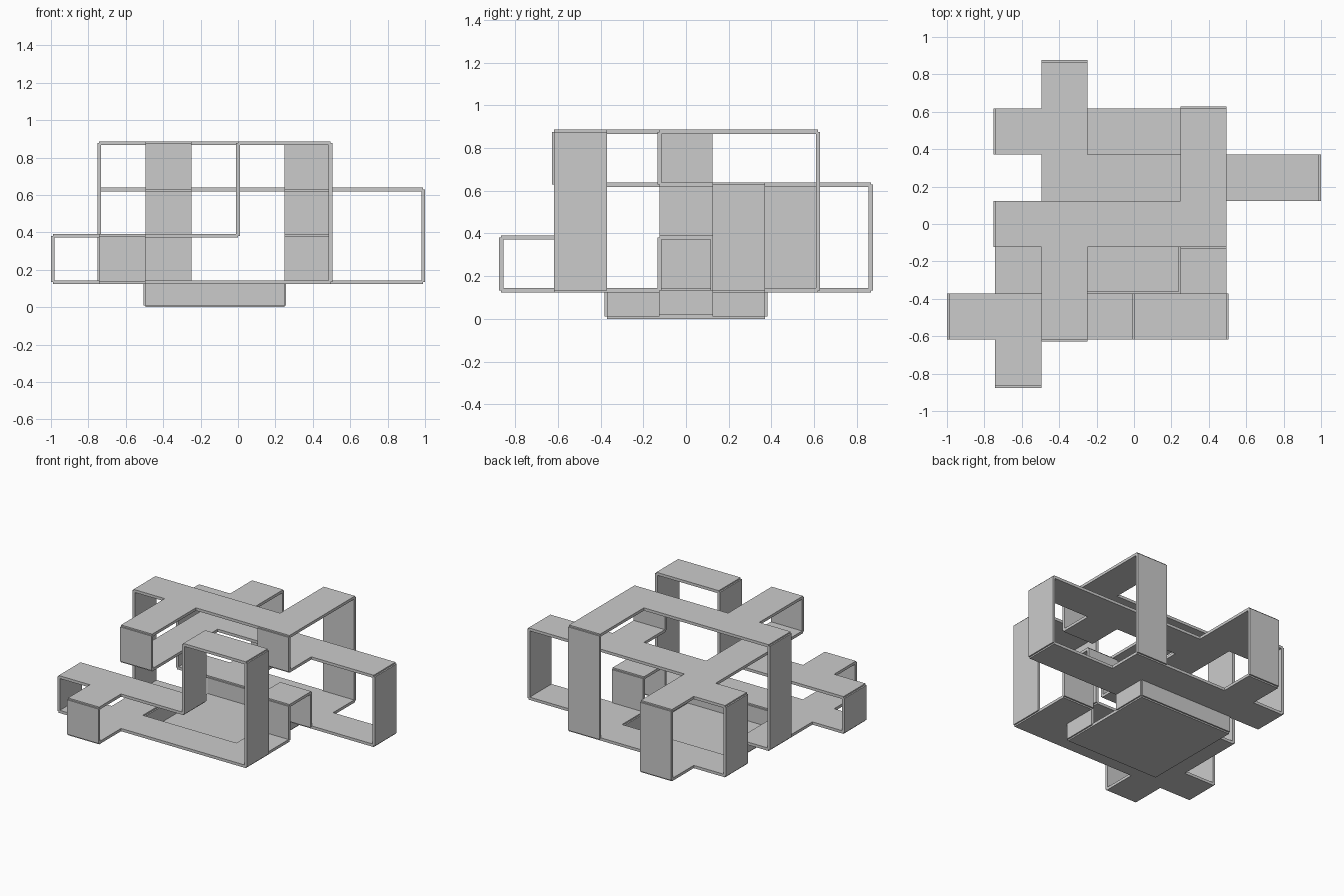
import bpy, bmesh, math

if "Cube" in bpy.data.objects:
    bpy.data.objects.remove(bpy.data.objects["Cube"])

C, T = 0.2475, 0.02      # grid cell and sheet thickness


def panel(name, axis, level, rects):
    """Flat sheet normal to axis; rects are (u0, u1, v0, v1) in cell units."""
    cells = set()
    for u0, u1, v0, v1 in rects:
        u = u0
        while u < u1 - 0.01:
            v = v0
            while v < v1 - 0.01:
                cells.add((u, v, min(u + 1, u1), min(v + 1, v1)))
                v += 1
            u += 1
    bm = bmesh.new()
    verts = {}

    def vert(u, v):
        if (u, v) not in verts:
            p = [u, v]
            p.insert(axis, level)
            verts[(u, v)] = bm.verts.new((p[0] * C, p[1] * C, p[2] * C + T / 2))
        return verts[(u, v)]

    for a, b, c, d in sorted(cells):
        bm.faces.new((vert(a, b), vert(c, b), vert(c, d), vert(a, d)))
    bmesh.ops.recalc_face_normals(bm, faces=bm.faces[:])
    me = bpy.data.meshes.new(name)
    bm.to_mesh(me)
    bm.free()
    ob = bpy.data.objects.new(name, me)
    bpy.context.collection.objects.link(ob)
    mod = ob.modifiers.new("thickness", 'SOLIDIFY')
    mod.thickness, mod.offset = T, 0
    return ob


# Horizontal sheets: (x0, x1, y0, y1)
panel("base_floor", 2, 0, [(-2, 1, -1.5, 1.5)])
panel("low_deck", 2, 0.5, [(-4, 2, -2.5, -1.5), (-3, 2, 1.5, 2.5), (1, 2, -1.5, -0.5),
                           (1, 4, 0.5, 1.5), (-3, -2, -3.5, 0.5), (-2, -1, 2.5, 3.5)])
panel("second_deck", 2, 1.5, [(-4, 0, -2.5, -1.5), (-3, -2, -3.5, -2.5)])
panel("bridge_top", 2, 1.5, [(1, 2, -0.5, 0.5)])
panel("third_deck", 2, 2.5, [(-2, -1, -2.5, 3.5), (-1, 4, 0.5, 1.5),
                             (-3, -2, 1.5, 2.5), (1, 2, -0.5, 0.5)])
panel("top_deck", 2, 3.5, [(-3, 2, -0.5, 0.5), (-2, -1, -2.5, -0.5), (1, 2, 0.5, 2.5)])
panel("front_arch_top", 2, 3.5, [(0, 2, -2.5, -1.5)])

# Walls facing x: (y0, y1, z0, z1)
panel("base_right_wall", 0, 1, [(-1.5, -0.5, 0, 0.5), (0.5, 1.5, 0, 0.5)])
panel("base_left_wall", 0, -2, [(-1.5, 0.5, 0, 0.5)])
panel("far_left_wall", 0, -4, [(-2.5, -1.5, 0.5, 1.5)])
panel("left_tall_wall", 0, -3, [(-0.5, 0.5, 0.5, 3.5)])
panel("left_back_wall", 0, -3, [(1.5, 2.5, 0.5, 2.5)])
panel("arch_inner_wall", 0, 0, [(-2.5, -1.5, 1.5, 3.5)])
panel("arch_outer_wall", 0, 2, [(-2.5, -1.5, 0.5, 3.5)])
panel("far_right_wall", 0, 4, [(0.5, 1.5, 0.5, 2.5)])

# Walls facing y: (x0, x1, z0, z1)
for side, y in (("front", -1.5), ("back", 1.5)):
    panel("base_%s_wall" % side, 1, y, [(-2, 1, 0, 0.5)])
for side, y in (("front", -0.5), ("back", 0.5)):
    panel("bridge_%s_wall" % side, 1, y, [(1, 2, 0.5, 1.5)])
panel("low_front_wall", 1, -3.5, [(-3, -2, 0.5, 1.5)])
panel("upper_front_wall", 1, -2.5, [(-2, -1, 2.5, 3.5)])
panel("upper_step_wall", 1, -0.5, [(1, 2, 2.5, 3.5)])
panel("back_tall_wall", 1, 2.5, [(1, 2, 0.5, 3.5)])
panel("far_back_wall", 1, 3.5, [(-2, -1, 0.5, 2.5)])
